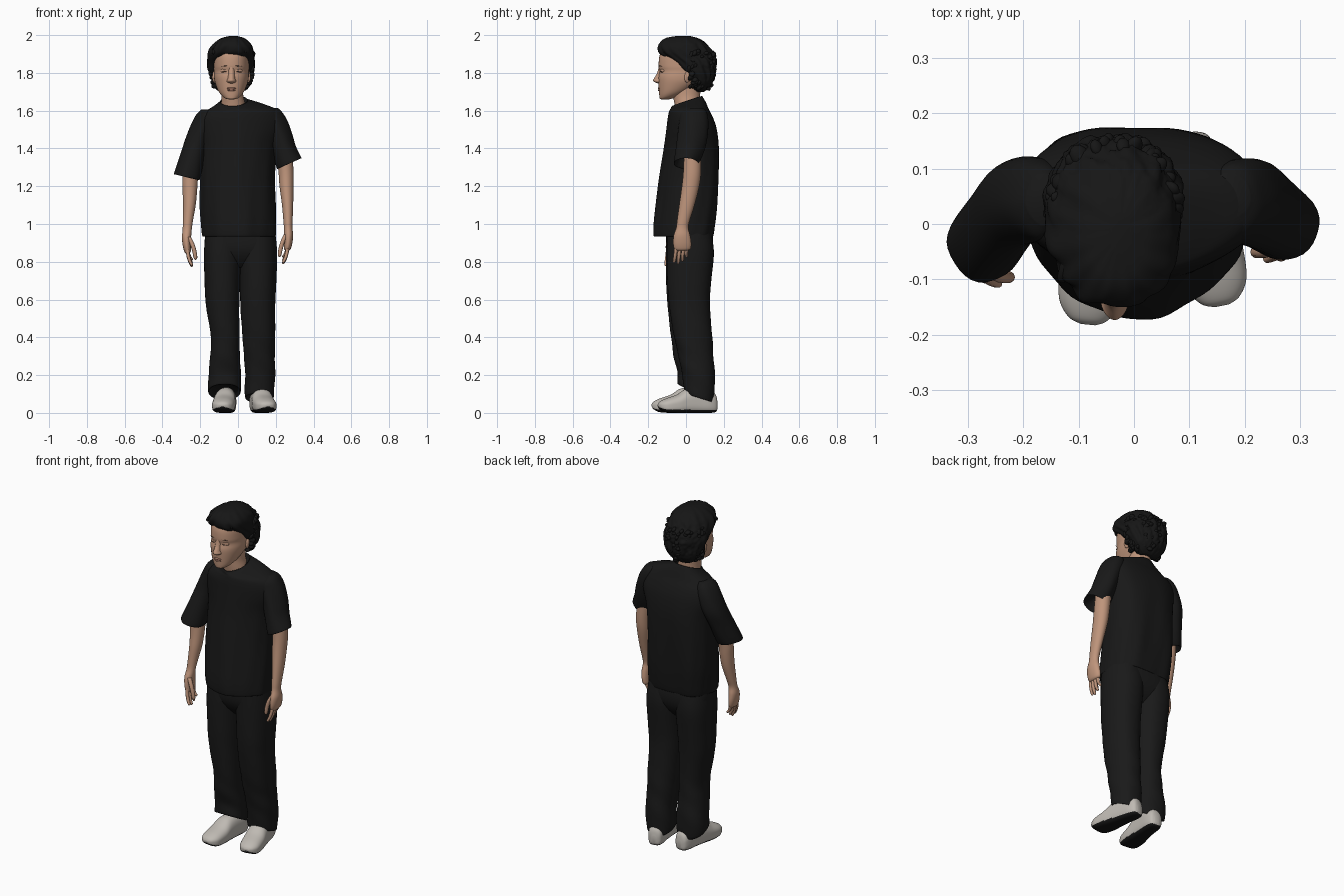
import bpy, bmesh, math, random
from mathutils import Vector, Matrix, noise

random.seed(4)


def material(name, r, g, b):
    m = bpy.data.materials.new(name)
    m.diffuse_color = (r, g, b, 1)
    return m


SKIN = material("skin", 0.52, 0.3, 0.2)
LIP = material("lip", 0.42, 0.21, 0.15)
BROW = material("brow_brown", 0.12, 0.07, 0.05)
HAIR = material("hair_black", 0.008, 0.008, 0.008)
SHIRT = material("shirt_black", 0.009, 0.009, 0.009)
PANTS = material("trouser_black", 0.01, 0.01, 0.01)
SHOE = material("shoe_off_white", 0.52, 0.49, 0.45)
SOLE = material("sole_black", 0.008, 0.008, 0.008)


def finish(name, bm, mats):
    bmesh.ops.recalc_face_normals(bm, faces=bm.faces[:])
    me = bpy.data.meshes.new(name)
    bm.to_mesh(me)
    bm.free()
    for m in mats:
        me.materials.append(m)
    me.polygons.foreach_set("use_smooth", [True] * len(me.polygons))
    ob = bpy.data.objects.new(name, me)
    bpy.context.collection.objects.link(ob)
    return ob


def loft(name, rings, mats, n=32, steps=5, p0=2.0, p1=2.0, axis="z", fold=None, mtx=None):
    """Skin rings (t, a0, a1, b0, b1, slope_a, slope_b); p0/p1 = squareness of low-b/high-b half."""
    R = [tuple(r) + (0,) * (7 - len(r)) for r in rings]
    path = []
    for i in range(len(R) - 1):
        q = [R[max(i - 1, 0)], R[i], R[i + 1], R[min(i + 2, len(R) - 1)]]
        for k in range(steps):
            u = k / steps
            path.append([0.5 * (2 * b + (c - a) * u + (2 * a - 5 * b + 4 * c - d) * u * u
                                + (3 * b - a - 3 * c + d) * u ** 3) for a, b, c, d in zip(*q)])
    path.append(R[-1])
    bm = bmesh.new()
    rows = []
    for t, a0, a1, b0, b1, sa, sb in path:
        row = []
        for k in range(n):
            an = 2 * math.pi * k / n
            c, s = math.cos(an), math.sin(an)
            e = 2 / (p0 if s < 0 else p1)
            da = (a1 - a0) / 2 * math.copysign(abs(c) ** e, c)
            db = (b1 - b0) / 2 * math.copysign(abs(s) ** e, s)
            f = 1 + (fold(an, t) if fold else 0)
            a, b, h = (a0 + a1) / 2 + da * f, (b0 + b1) / 2 + db * f, t + sa * da + sb * db
            row.append(bm.verts.new((a, b, h) if axis == "z" else (a, h, b)))
        rows.append(row)
    for r, s in zip(rows, rows[1:]):
        for k in range(n):
            bm.faces.new((r[k], r[(k + 1) % n], s[(k + 1) % n], s[k]))
    bm.faces.new(rows[0])
    bm.faces.new(rows[-1])
    if mtx:
        bm.transform(mtx)
    return finish(name, bm, mats)


def blob(name, loc, size, mat, rot=(0, 0, 0)):
    bm = bmesh.new()
    bmesh.ops.create_uvsphere(bm, u_segments=16, v_segments=10, radius=1)
    e = Matrix.Rotation(rot[2], 4, "Z") @ Matrix.Rotation(rot[1], 4, "Y") @ Matrix.Rotation(rot[0], 4, "X")
    bm.transform(Matrix.Translation(loc) @ e @ Matrix.Diagonal((*size, 1)))
    return finish(name, bm, [mat])


# T-shirt body, hem turned inside, tilted collar
def shirt_fold(a, z):
    low = max(0, min(1, (1.62 - z) / 0.5))
    back = -0.05 * math.cos(4 * a) * math.sin(a) if math.sin(a) > 0 else 0
    return low * (0.012 * math.sin(7 * a + 5 * z) + 0.008 * math.sin(13 * a - 7 * z) + back)


loft("shirt_body", [
    (1.02, -.165, .18, -.13, .135), (.945, -.18, .195, -.16, .145), (.94, -.187, .202, -.172, .152),
    (1.0, -.193, .203, -.172, .162), (1.1, -.2, .202, -.16, .172), (1.25, -.2, .197, -.14, .178),
    (1.4, -.2, .205, -.117, .178), (1.5, -.215, .235, -.104, .165), (1.56, -.21, .235, -.097, .145),
    (1.6, -.175, .205, -.09, .122, .03, .05), (1.625, -.13, .135, -.085, .105, .04, .2),
    (1.642, -.1, .058, -.08, .09, .05, .33), (1.65, -.094, .05, -.074, .084, .05, .33),
    (1.635, -.088, .044, -.066, .076, .05, .33)], [SHIRT], n=72, p0=1.72, p1=2.4, fold=shirt_fold)


# Sleeves, each with its own hang
def sleeve_fold(a, z):
    return 0.018 * math.sin(5 * a + 14 * z)


loft("sleeve_left", [
    (1.605, -.195, -.13, .0, .09), (1.58, -.22, -.12, -.025, .11), (1.53, -.248, -.12, -.032, .122),
    (1.45, -.28, -.15, -.042, .118), (1.36, -.306, -.175, -.07, .085, -.1), (1.255, -.337, -.2, -.105, .045, -.22),
    (1.262, -.327, -.208, -.095, .038, -.22), (1.32, -.29, -.2, -.07, .04)], [SHIRT], p0=1.85, p1=1.9, fold=sleeve_fold)
loft("sleeve_right", [
    (1.615, .13, .21, .01, .09), (1.595, .13, .232, -.025, .11), (1.545, .13, .262, -.035, .12),
    (1.47, .155, .288, -.045, .115), (1.4, .18, .305, -.055, .1, .2), (1.325, .205, .335, -.066, .07, .42),
    (1.332, .212, .325, -.058, .063, .42), (1.38, .21, .285, -.03, .06)], [SHIRT], p0=1.85, p1=1.9, fold=sleeve_fold)

# Arms with palms
loft("arm_left", [
    (1.36, -.28, -.2, -.05, .05), (1.24, -.294, -.212, -.055, .03), (1.17, -.293, -.217, -.06, .022),
    (1.1, -.291, -.224, -.068, .01), (1.02, -.292, -.238, -.075, -.015), (.97, -.293, -.245, -.082, -.03),
    (.93, -.297, -.248, -.1, -.025), (.89, -.293, -.25, -.107, -.022), (.855, -.285, -.25, -.105, -.027),
    (.845, -.278, -.258, -.095, -.04)], [SKIN], n=24)
loft("arm_right", [
    (1.4, .2, .285, -.01, .08), (1.28, .214, .294, -.014, .08), (1.2, .22, .294, -.022, .07),
    (1.1, .233, .292, -.036, .045), (1.02, .24, .289, -.047, .02), (.98, .243, .288, -.052, .012),
    (.94, .243, .292, -.065, .022), (.9, .243, .288, -.068, .028), (.87, .243, .28, -.063, .025),
    (.86, .25, .272, -.05, .01)], [SKIN], n=24)


# Fingers and thumbs, curled slightly inward
def finger(name, pts, r):
    rings = [(z, x - k * r, x + k * r, y - k * r, y + k * r) for (x, y, z), k in zip(pts, (1, 1, .95, .8))]
    x, y, z = pts[-1]
    rings.append((z - r * .8, x - .002, x + .002, y - .002, y + .002))
    loft(name, rings, [SKIN], n=10, steps=3)


for side, s, cx, cy, cz in (("left", -1, -.268, -.066, .87), ("right", 1, .263, -.021, .885)):
    for i, length in enumerate((.085, .09, .076, .056)):
        y = cy - .03 + i * .02
        finger(f"finger_{side}_{i}", [(cx, y, cz), (cx - s * .004, y - .004, cz - length * .4),
                                      (cx - s * .012, y - .008, cz - length * .75),
                                      (cx - s * .022, y - .012 + i * .002, cz - length)], .0095)
    finger(f"thumb_{side}", [(cx - s * .008, cy - .02, cz + .06), (cx - s * .025, cy - .028, cz + .025),
                             (cx - s * .037, cy - .03, cz - .015), (cx - s * .043, cy - .03, cz - .05)], .012)


# Trousers: hips and two straight legs with creases
def leg_fold(a, z):
    low = max(0, min(1, (0.7 - z) / 0.5))
    return 0.01 * math.sin(3 * a + 9 * z) + low * 0.028 * math.sin(2 * a + 38 * z) * math.sin(9 * z + a)


loft("trouser_hips", [
    (1.0, -.165, .185, -.1, .13), (.92, -.176, .2, -.105, .143), (.86, -.172, .195, -.099, .138),
    (.81, -.15, .175, -.075, .115), (.77, -.12, .15, -.04, .08)], [PANTS], n=48, p0=2.8, p1=2.8)
loft("trouser_leg_left", [
    (.97, -.17, .02, -.1, .13), (.85, -.181, .018, -.106, .146), (.7, -.177, .012, -.104, .132),
    (.58, -.17, .008, -.098, .118), (.4, -.143, .008, -.08, .108), (.3, -.147, .01, -.066, .112),
    (.2, -.158, .014, -.045, .12, 0, -.15), (.115, -.157, .016, -.045, .115, 0, -.5),
    (.125, -.14, .0, -.03, .1, 0, -.5)], [PANTS], n=40, p0=2.25, p1=2.25, fold=leg_fold)
loft("trouser_leg_right", [
    (.97, .005, .195, -.1, .13), (.85, .006, .206, -.1, .148), (.7, .01, .203, -.098, .135),
    (.58, .013, .198, -.09, .127), (.4, .024, .197, -.064, .138), (.3, .032, .195, -.04, .145),
    (.2, .036, .195, -.022, .153, 0, -.1), (.085, .037, .189, -.008, .146, 0, -.3),
    (.095, .05, .178, .002, .133, 0, -.3)], [PANTS], n=40, p0=2.25, p1=2.25, fold=leg_fold)

# Shoes: pale uppers, black underside that curls up at the toe
for side, x, y, turn in (("left", -.066, -.02, -.1), ("right", .128, .012, .2)):
    place = Matrix.Translation((x, y, 0)) @ Matrix.Rotation(turn, 4, "Z")
    shoe = loft(f"shoe_{side}", [
        (-.163, -.014, .012, .036, .046), (-.152, -.038, .034, .02, .06), (-.12, -.058, .053, .004, .076),
        (-.06, -.063, .057, 0, .097), (-.01, -.058, .054, 0, .128), (.05, -.05, .05, 0, .135),
        (.11, -.046, .046, 0, .125), (.145, -.035, .035, .004, .1), (.156, -.014, .014, .02, .06)],
        [SHOE, SOLE], n=56, p0=3.6, p1=2.2, axis="y", mtx=place)
    for f in shoe.data.polygons:
        if f.normal.z < -.45:
            f.material_index = 1

# Neck and head
loft("neck", [(1.57, -.1, .05, -.05, .09), (1.63, -.09, .04, -.06, .078), (1.68, -.088, .028, -.068, .075),
              (1.74, -.088, .026, -.07, .08)], [SKIN])
head = loft("head", [
    (1.66, -.05, -.02, -.13, -.09), (1.667, -.07, .0, -.138, -.05, 0, .1), (1.685, -.09, .02, -.141, -.0, 0, .12),
    (1.71, -.107, .036, -.143, .04, 0, .08), (1.75, -.122, .052, -.146, .09), (1.78, -.127, .057, -.146, .11),
    (1.81, -.127, .057, -.14, .12), (1.84, -.129, .059, -.145, .13), (1.9, -.125, .055, -.137, .12),
    (1.94, -.1, .03, -.1, .09), (1.955, -.06, -.01, -.04, .03)], [SKIN], n=48, p0=2.2)
bpy.context.view_layer.update()


def face_y(x, z):
    hit, loc, *_ = head.ray_cast(Vector((x, -1, z)), Vector((0, 1, 0)))
    return loc.y if hit else -.13


# Nose, mouth, eyes, brows and ears
FX = -.035
loft("nose", [(1.745, FX - .012, FX + .012, -.15, -.12), (1.752, FX - .024, FX + .024, -.168, -.11),
              (1.76, FX - .024, FX + .024, -.174, -.11), (1.77, FX - .02, FX + .02, -.17, -.11),
              (1.795, FX - .018, FX + .018, -.155, -.11), (1.82, FX - .018, FX + .018, -.147, -.11),
              (1.845, FX - .012, FX + .012, -.143, -.11)], [SKIN], n=24, p0=1.8)
blob("upper_lip", (FX, face_y(FX, 1.718) + .002, 1.718), (.024, .007, .006), LIP)
blob("lower_lip", (FX, face_y(FX, 1.709) + .002, 1.709), (.021, .008, .006), LIP)
for side, s in (("left", -1), ("right", 1)):
    x = FX + s * .038
    blob(f"eyelid_{side}", (x, face_y(x, 1.81) + .006, 1.811), (.022, .009, .011), SKIN, (0, 0, s * .35))
    blob(f"eye_{side}", (x, face_y(x, 1.807) - .001, 1.807), (.014, .003, .0022), BROW, (0, 0, s * .35))
    blob(f"brow_{side}", (x, face_y(x, 1.836) + .001, 1.836), (.02, .003, .002), BROW, (0, s * .08, s * .35))
    blob(f"ear_{side}", (FX + s * .09, .01, 1.78), (.011, .019, .032), SKIN, (-.15, 0, s * .3))


# Hair: swept-back mass with strands, plus curls at the back
def hair_fold(a, z):
    p = Vector((math.cos(a) * 3.2, math.sin(a) * 3.2, z * 14))
    curl = noise.noise(p * 3.5) * max(0, math.sin(a) + .25)
    return 0.07 * noise.noise(p) + 0.05 * curl + 0.015 * math.sin(15 * a + 30 * z)


loft("hair_mass", [
    (1.7, -.08, .01, .05, .095), (1.715, -.105, .035, .03, .115), (1.745, -.128, .06, .018, .138),
    (1.78, -.142, .074, .0, .152), (1.82, -.154, .085, -.04, .158), (1.855, -.161, .088, -.072, .16),
    (1.885, -.161, .087, -.115, .155), (1.91, -.156, .085, -.143, .142), (1.94, -.14, .076, -.15, .12),
    (1.965, -.115, .058, -.136, .095), (1.985, -.085, .03, -.105, .06), (1.995, -.045, -.005, -.05, .02)],
    [HAIR], n=96, steps=7, p0=2.3, fold=hair_fold)
for i in range(150):
    a, z = random.uniform(-.1, math.pi + .1), random.uniform(1.72, 1.91)
    k = math.sqrt(max(.1, 1 - ((z - 1.86) / .2) ** 2))
    loc = (FX + .107 * k * math.cos(a), .03 + .117 * k * math.sin(a), z)
    r = random.uniform(.011, .019)
    blob(f"curl_{i}", loc, (r * 1.3, r, r * .7), HAIR, (random.random(), random.uniform(-1, 1), a))

# Raised locks running from the forehead to the crown
for i in range(9):
    u = (i - 4) / 4
    cu = bpy.data.curves.new(f"lock_{i}", "CURVE")
    cu.dimensions, cu.bevel_depth, cu.bevel_resolution = "3D", .013, 2
    sp = cu.splines.new("NURBS")
    sp.points.add(4)
    drop = .045 * u * u
    pts = [(-.138 + .04 * u * u, 1.915 - drop * .3, .4), (-.135 + .03 * u * u, 1.955 - drop, 1),
           (-.06, 1.988 - drop, 1), (.04, 1.978 - drop, 1), (.12 - .02 * u * u, 1.915 - drop, .4)]
    for p, (y, z, r) in zip(sp.points, pts):
        p.co, p.radius = (FX + u * .085 + random.uniform(-.012, .012), y, z, 1), r
    sp.use_endpoint_u, sp.order_u = True, 4
    cu.materials.append(HAIR)
    bpy.context.collection.objects.link(bpy.data.objects.new(f"lock_{i}", cu))
